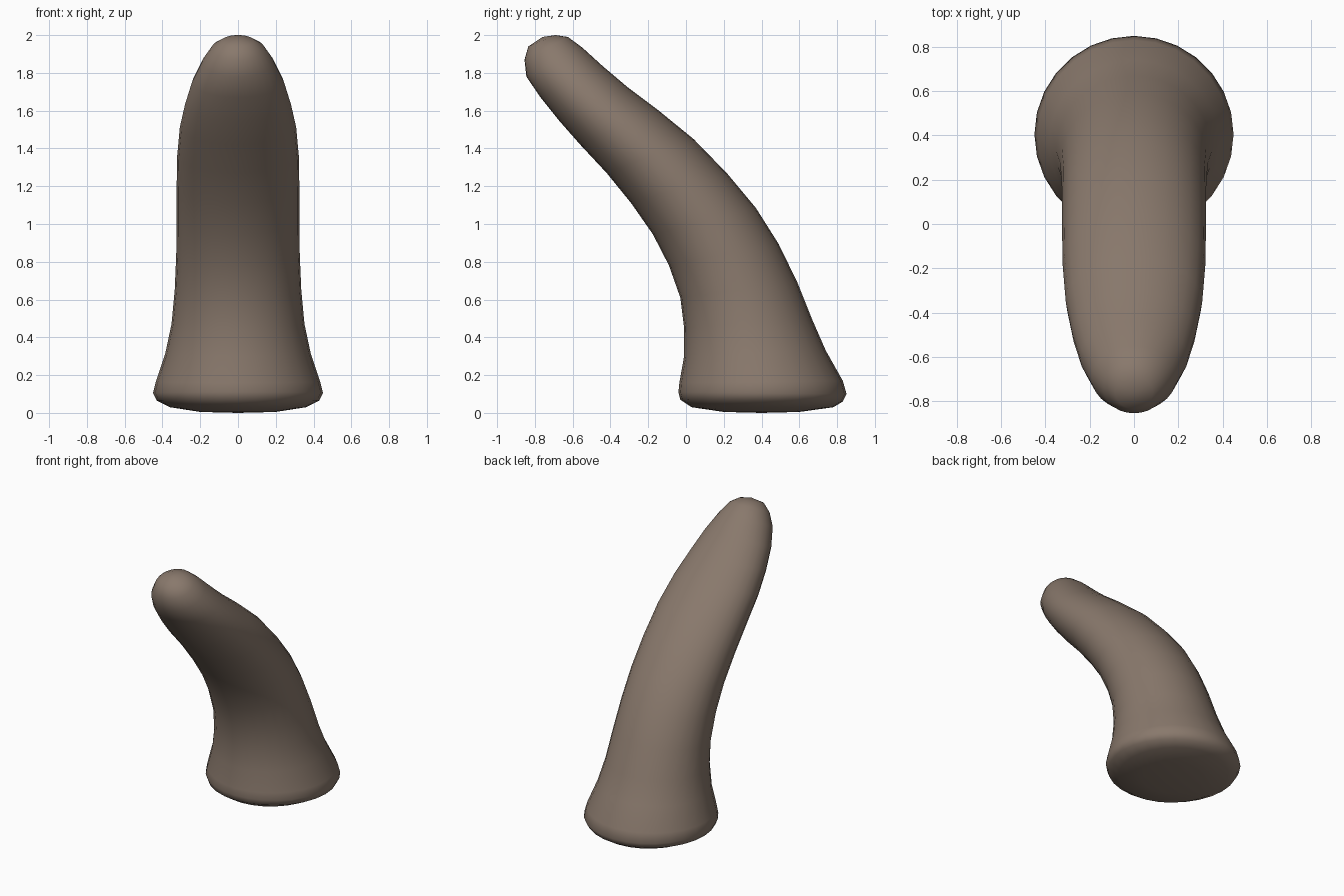
import bpy, bmesh, math
from mathutils import Vector

if "Cube" in bpy.data.objects:
    bpy.data.objects.remove(bpy.data.objects["Cube"])

SIDES = 28
# Horn sections: front edge (y, z), back edge (y, z), half width in x
SECTIONS = [
    (0.20, 0.005, 0.60, 0.005, 0.20),
    (0.03, 0.03, 0.78, 0.03, 0.36),
    (-0.03, 0.07, 0.83, 0.06, 0.43),
    (-0.04, 0.11, 0.85, 0.10, 0.45),
    (-0.035, 0.16, 0.83, 0.17, 0.435),
    (-0.01, 0.30, 0.74, 0.33, 0.385),
    (-0.01, 0.45, 0.67, 0.49, 0.352),
    (-0.03, 0.61, 0.59, 0.69, 0.335),
    (-0.09, 0.78, 0.49, 0.895, 0.327),
    (-0.175, 0.945, 0.37, 1.085, 0.325),
    (-0.29, 1.11, 0.22, 1.265, 0.325),
    (-0.42, 1.27, 0.04, 1.45, 0.322),
    (-0.56, 1.42, -0.15, 1.605, 0.308),
    (-0.67, 1.545, -0.31, 1.725, 0.28),
    (-0.77, 1.67, -0.44, 1.835, 0.243),
    (-0.845, 1.78, -0.55, 1.935, 0.19),
    (-0.855, 1.87, -0.625, 1.99, 0.14),
    (-0.835, 1.94, -0.69, 2.00, 0.085),
]
BASE, TIP = Vector((0, 0.4, 0)), Vector((0, -0.76, 1.99))

bm = bmesh.new()
rings = []
for fy, fz, by, bz, w in SECTIONS:
    f, b = Vector((0, fy, fz)), Vector((0, by, bz))
    mid, half = (f + b) / 2, (b - f) / 2
    ring = []
    for i in range(SIDES):
        a = math.tau * i / SIDES
        ring.append(bm.verts.new(mid + half * math.sin(a) + Vector((w * math.cos(a), 0, 0))))
    rings.append(ring)

# Skin between the rings
for lo, hi in zip(rings, rings[1:]):
    for i in range(SIDES):
        j = (i + 1) % SIDES
        bm.faces.new((lo[i], lo[j], hi[j], hi[i]))

# Close the base and the tip
for ring, point in ((rings[0], BASE), (rings[-1], TIP)):
    v = bm.verts.new(point)
    for i in range(SIDES):
        bm.faces.new((ring[i], ring[(i + 1) % SIDES], v))
bmesh.ops.recalc_face_normals(bm, faces=bm.faces)
for face in bm.faces:
    face.smooth = True

mesh = bpy.data.meshes.new("horn")
bm.to_mesh(mesh)
bm.free()
horn = bpy.data.objects.new("horn", mesh)
bpy.context.collection.objects.link(horn)

# Brown horn colour
mat = bpy.data.materials.new("horn_brown")
mat.diffuse_color = (0.25, 0.19, 0.15, 1)
mat.use_nodes = True
mat.node_tree.nodes["Principled BSDF"].inputs["Base Color"].default_value = mat.diffuse_color
mesh.materials.append(mat)
